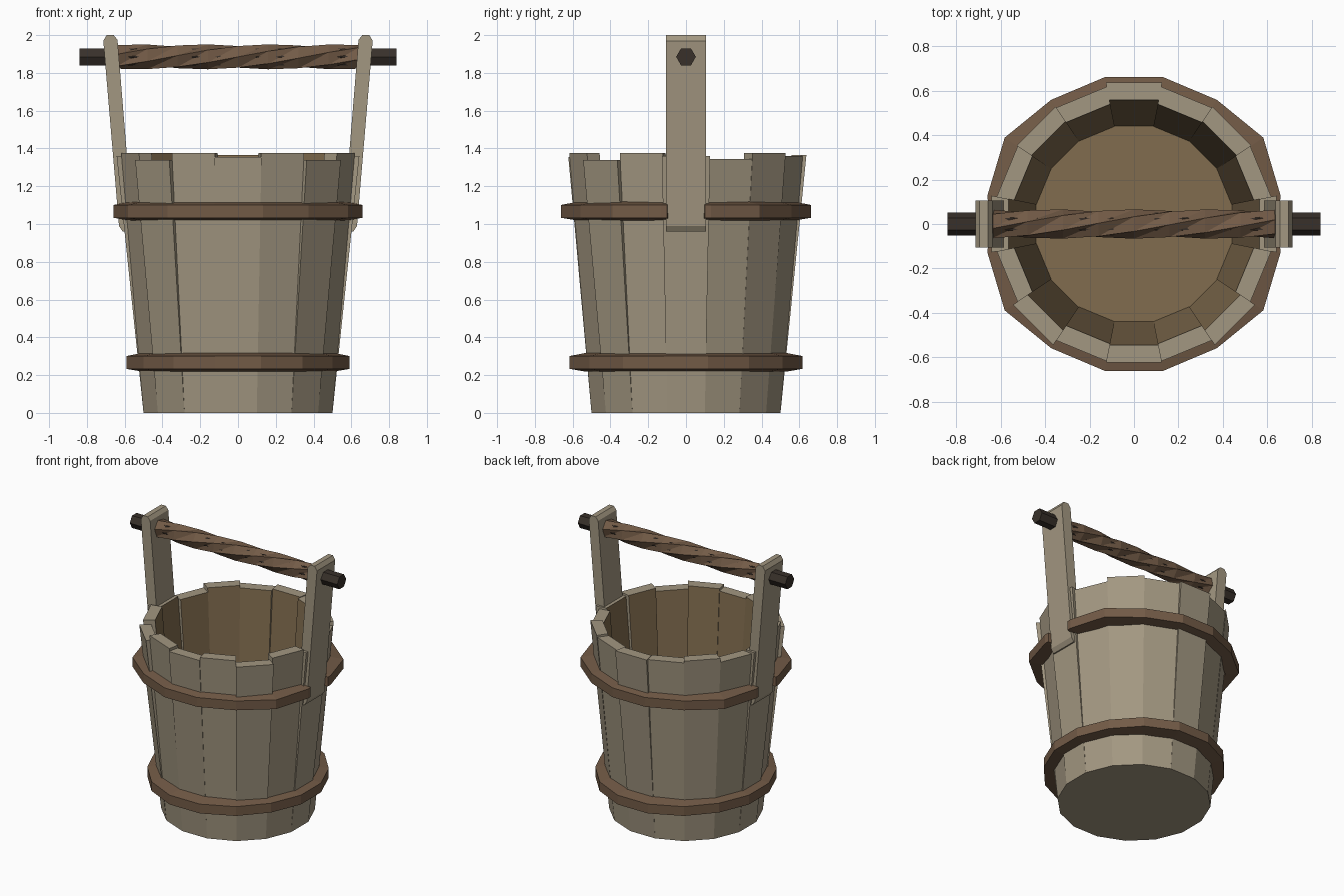
import bpy, bmesh
from math import sin, cos, pi, radians

if "Cube" in bpy.data.objects:
    bpy.data.objects.remove(bpy.data.objects["Cube"])


def material(name, rgb):
    m = bpy.data.materials.new(name)
    m.diffuse_color = (*rgb, 1)
    m.use_nodes = True
    m.node_tree.nodes["Principled BSDF"].inputs["Base Color"].default_value = m.diffuse_color
    return m


WOOD = material("grey_wood", (0.365, 0.31, 0.22))
INNER = material("inner_wood", (0.22, 0.15, 0.077))
HOOP = material("hoop_brown", (0.17, 0.104, 0.062))
DARK = material("dark_wood", (0.04, 0.03, 0.023))


def make(name, verts, faces, *mats):
    me = bpy.data.meshes.new(name)
    me.from_pydata(verts, [], faces)
    for m in mats:
        me.materials.append(m)
    bm = bmesh.new()
    bm.from_mesh(me)
    bmesh.ops.recalc_face_normals(bm, faces=bm.faces)
    bm.to_mesh(me)
    bm.free()
    ob = bpy.data.objects.new(name, me)
    bpy.context.collection.objects.link(ob)
    return ob


def loft(name, rings, mat, closed=False):
    """Skin equal-sized rings, capping the ends unless closed."""
    n, k = len(rings[0]), len(rings)
    faces = [(i * n + j, i * n + (j + 1) % n, (i + 1) % k * n + (j + 1) % n, (i + 1) % k * n + j)
             for i in range(k if closed else k - 1) for j in range(n)]
    if not closed:
        faces += [tuple(range(n)), tuple(range((k - 1) * n, k * n))]
    return make(name, [v for r in rings for v in r], faces, mat)


def polar(r, deg):
    return r * cos(radians(deg)), r * sin(radians(deg))


# Staves: sixteen tapered boards with uneven tops (height, top radius), from +x counter-clockwise
tops = [(1.36, .655), (1.345, .63), (1.375, .635), (1.36, .63), (1.365, .65), (1.36, .63),
        (1.375, .635), (1.345, .63), (1.36, .655), (1.375, .63), (1.34, .655), (1.375, .63),
        (1.355, .635), (1.375, .63), (1.34, .655), (1.375, .63)]
for i, (h, r) in enumerate(tops):
    a0, a1 = i * 22.5 - 11.25, i * 22.5 + 11.25
    v = [(*polar(rad, a), z) for rad, z in ((.51, 0), (r, h), (r - .08, h), (.44, 0))
         for a in (a0, a1)]
    ob = make(f"stave_{i + 1}", v, [(0, 1, 3, 2), (2, 3, 5, 4), (4, 5, 7, 6), (6, 7, 1, 0),
                                    (0, 2, 4, 6), (1, 3, 5, 7)], WOOD, INNER)
    ob.data.polygons[2].material_index = 1

# Floor
floor = loft("floor", [[(*polar(.455, 22.5 * j + 11.25), z) for j in range(16)] for z in (0, .1)], WOOD)
floor.data.materials.append(INNER)
for p in floor.data.polygons:
    p.material_index = int(p.normal.z > .5)


# Hoops: bevelled bands; the upper one stops at the handle boards
def section(x, y, z, inset):
    s = 1 - inset / (x * x + y * y) ** .5
    return [(x * s, y * s, z - .05), (x, y, z - .035), (x, y, z + .033), (x * s, y * s, z + .05)]


def quarter_radius(radii, j):
    return radii[min(j % 8, 7 - j % 8)]


low = [.602, .602, .615, .628]
loft("lower_hoop", [section(*polar(quarter_radius(low, j), 22.5 * j + 11.25), .268, .09)
                    for j in range(16)], HOOP, closed=True)
high = [.672, .70, .672, .674]
path = [(.658, .10)] + [polar(quarter_radius(high, j), 22.5 * j + 11.25) for j in range(8)] + [(-.658, .10)]
for name, s in (("upper_hoop_back", 1), ("upper_hoop_front", -1)):
    loft(name, [section(x, y * s, 1.068, .09) for x, y in path], HOOP)

# Handle boards: chamfered, leaning outwards
profile = [(.555, .96), (.61, .96), (.63, .99), (.713, 1.97), (.695, 2.0), (.658, 2.0), (.638, 1.975)]
for name, s in (("right_handle_board", 1), ("left_handle_board", -1)):
    loft(name, [[(x * s, y, z) for x, z in profile] for y in (-.105, .105)], WOOD)


# Handle rod and twisted grip
def hexagon(x, r, turn):
    return [(x, r * cos(turn + j * pi / 3), 1.885 + r * sin(turn + j * pi / 3)) for j in range(6)]


loft("handle_rod", [hexagon(x, .052, 0) for x in (-.84, .84)], DARK)
N = 8
grip = loft("twisted_grip", [hexagon(-.64 + 1.28 * i / N, .066, radians(-27 * (i - 4)))
                             for i in range(N + 1)], HOOP)
bm = bmesh.new()
bm.from_mesh(grip.data)
bmesh.ops.triangulate(bm, faces=[f for f in bm.faces if len(f.verts) == 4], quad_method='LONG_EDGE')
bm.to_mesh(grip.data)
bm.free()
